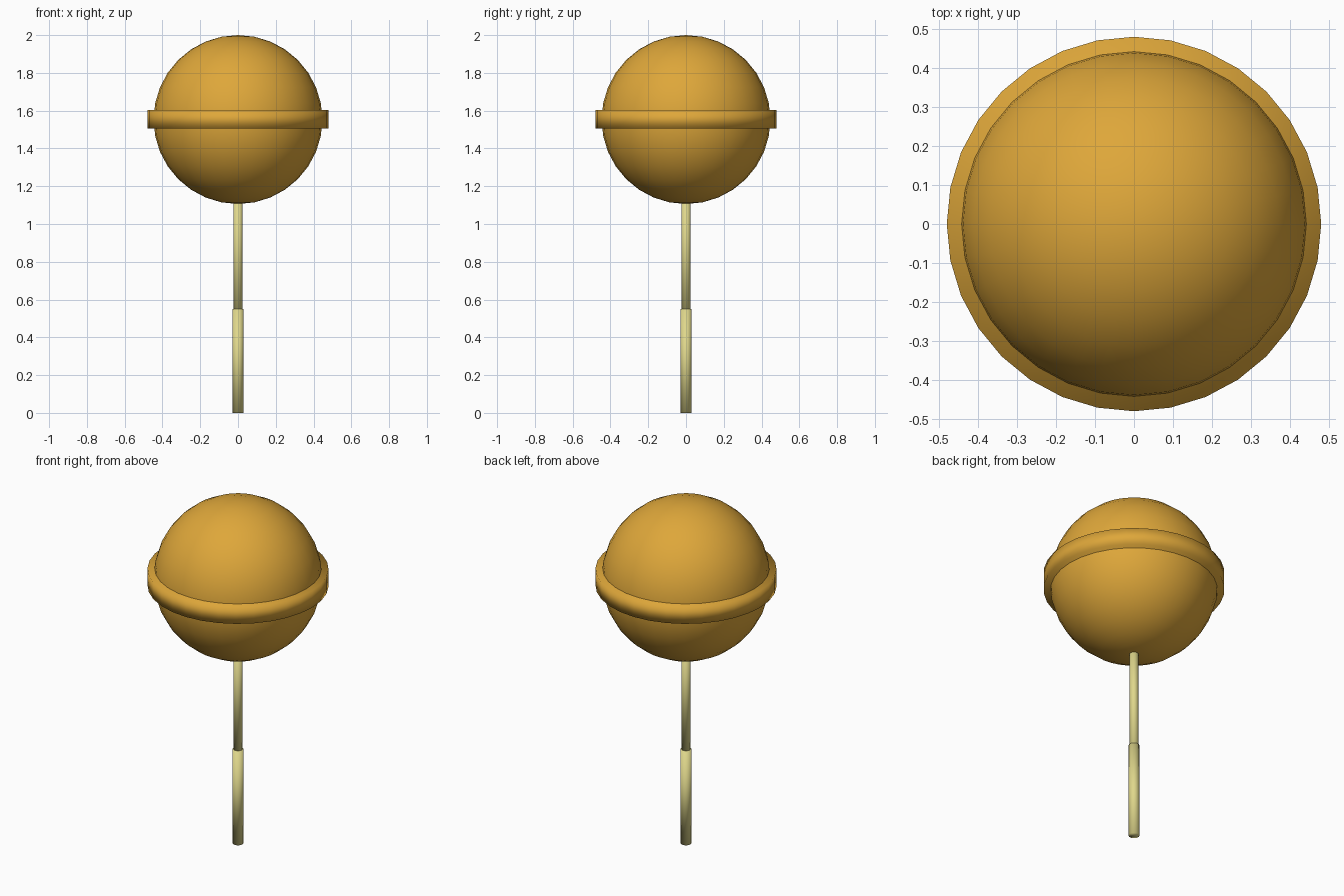
import bpy

if "Cube" in bpy.data.objects:
    bpy.data.objects.remove(bpy.data.objects["Cube"])


def material(name, color):
    m = bpy.data.materials.new(name)
    m.diffuse_color = (*color, 1)
    m.use_nodes = True
    m.node_tree.nodes["Principled BSDF"].inputs["Base Color"].default_value = m.diffuse_color
    return m


orange = material("orange candy", (0.73, 0.385, 0.042))
cream = material("pale yellow stick", (0.74, 0.68, 0.26))


def finish(name, mat):
    ob = bpy.context.object
    ob.name = name
    ob.data.materials.append(mat)
    bpy.ops.object.shade_smooth()
    return ob


def cylinder(name, radius, z0, z1, sides, mat):
    bpy.ops.mesh.primitive_cylinder_add(vertices=sides, radius=radius, depth=z1 - z0,
                                        location=(0, 0, (z0 + z1) / 2))
    return finish(name, mat)


# Candy ball
bpy.ops.mesh.primitive_uv_sphere_add(segments=32, ring_count=16, radius=0.447,
                                     location=(0, 0, 1.553))
finish("candy_ball", orange)

# Flat band around the middle; rotated so a corner lies on each axis
cylinder("candy_band", 0.48, 1.505, 1.604, 32, orange)

# Stick with a thicker grip at the bottom
cylinder("stick", 0.024, 0.5, 1.25, 32, cream)
cylinder("stick_grip", 0.029, 0.0, 0.55, 32, cream)
